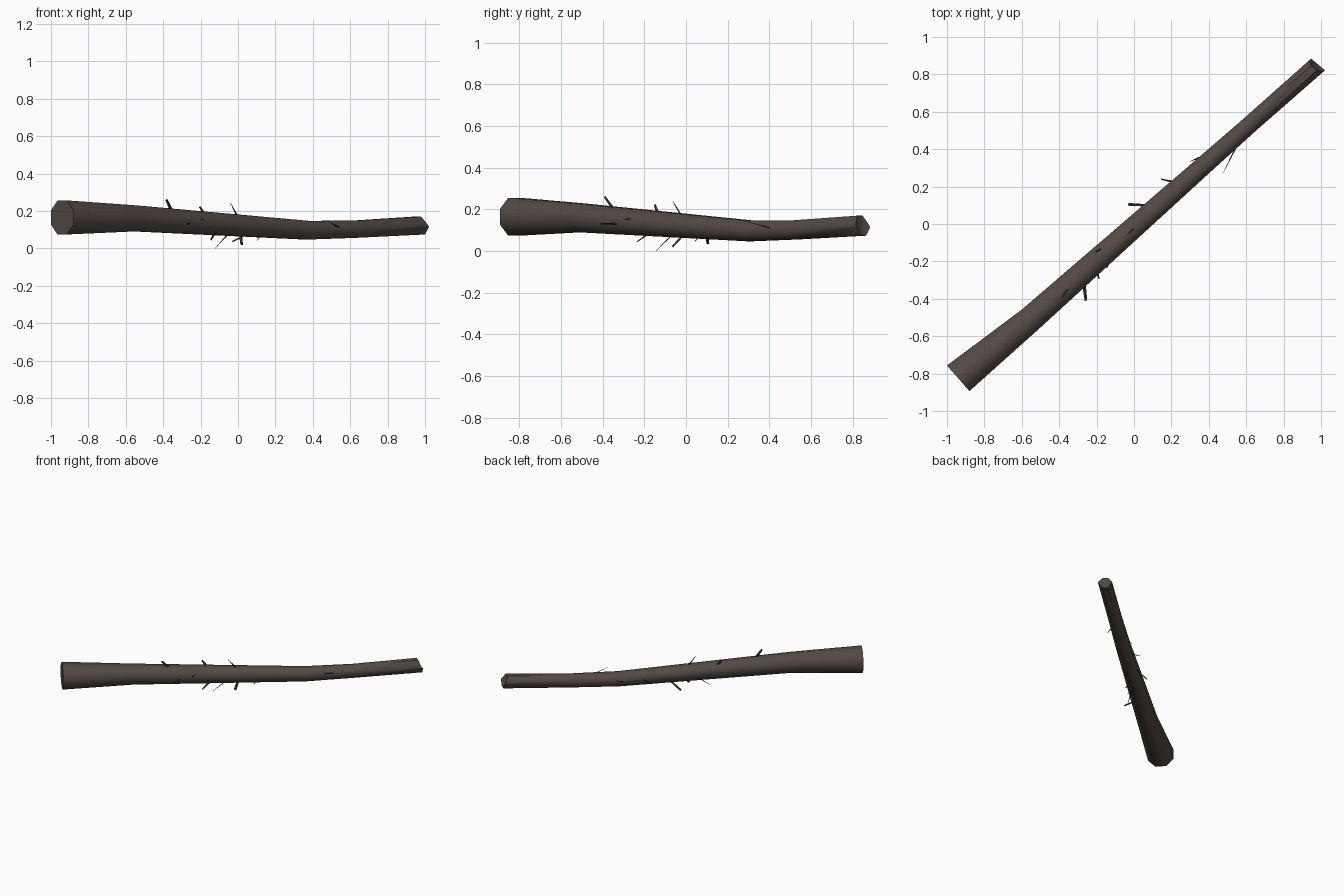
import bpy, bmesh, math
from mathutils import Vector

if "Cube" in bpy.data.objects:
    bpy.data.objects.remove(bpy.data.objects["Cube"])


def material(name, rgb):
    m = bpy.data.materials.new(name)
    m.diffuse_color = (*rgb, 1)
    m.use_nodes = True
    m.node_tree.nodes["Principled BSDF"].inputs["Base Color"].default_value = m.diffuse_color
    return m


bark = material("dark brown bark", (0.088, 0.068, 0.057))
twig_mat = material("blackish twig", (0.042, 0.036, 0.031))


def make_object(name, bm, mat):
    bmesh.ops.recalc_face_normals(bm, faces=bm.faces)
    me = bpy.data.meshes.new(name)
    bm.to_mesh(me)
    bm.free()
    me.materials.append(mat)
    ob = bpy.data.objects.new(name, me)
    bpy.context.collection.objects.link(ob)
    return ob


# Trunk: octagonal rings lofted along a slightly bent centre line
SIDES = 8
rings = [  # centre, apothem
    ((-0.94, -0.825, 0.165), 0.091),
    ((-0.555, -0.51, 0.160), 0.069),
    ((0.366, 0.307, 0.097), 0.050),
    ((0.62, 0.532, 0.102), 0.046),
    ((0.975, 0.845, 0.122), 0.048),
]
along = Vector((0.75, 0.66, 0)).normalized()
side = Vector((along.y, -along.x, 0))
bm = bmesh.new()
loops = []
for i, (c, r) in enumerate(rings):
    loop = []
    for k in range(SIDES):
        a = 2 * math.pi * (k + 0.5) / SIDES
        R = r / math.cos(math.pi / SIDES)
        p = Vector(c) + side * R * math.cos(a) + Vector((0, 0, R * math.sin(a)))
        if i == len(rings) - 1:
            # broken tip: top and bottom set back, cut slightly skewed
            p -= along * (0.030 * max(0, math.sin(a)) - 0.012 - 0.008 * math.cos(a))
            if abs(math.cos(a)) > 0.5:
                p.z = c[2] + (p.z - c[2]) * 0.35
        loop.append(bm.verts.new(p))
    loops.append(loop)
for A, B in zip(loops, loops[1:]):
    for k in range(SIDES):
        j = (k + 1) % SIDES
        bm.faces.new((A[k], A[j], B[j], B[k]))
bm.faces.new(loops[0])
# hollowed broken end
mid = bm.verts.new(Vector(rings[-1][0]) - along * 0.015)
for k in range(SIDES):
    bm.faces.new((loops[-1][k], loops[-1][(k + 1) % SIDES], mid))
trunk = make_object("log_trunk", bm, bark)
bpy.context.view_layer.objects.active = trunk
trunk.select_set(True)
bpy.ops.object.shade_smooth_by_angle(angle=math.radians(50))

# Broken twigs: base, tip, base width, tip width
twigs = [
    ((-0.35, -0.34, 0.19), (-0.383, -0.39, 0.26), 0.022, 0.014),
    ((-0.17, -0.13, 0.17), (-0.205, -0.15, 0.222), 0.020, 0.012),
    ((0.00, -0.02, 0.165), (-0.04, -0.065, 0.242), 0.014, 0.002),
    ((0.06, 0.10, 0.08), (-0.03, 0.105, 0.036), 0.014, 0.016),
    ((0.012, -0.01, 0.08), (0.02, -0.065, 0.021), 0.018, 0.018),
    ((-0.27, -0.30, 0.13), (-0.257, -0.41, 0.132), 0.020, 0.014),
    ((0.21, 0.225, 0.10), (0.145, 0.24, 0.10), 0.012, 0.006),
    ((0.545, 0.41, 0.11), (0.473, 0.265, 0.148), 0.010, 0.001),
    ((0.35, 0.355, 0.10), (0.30, 0.335, 0.10), 0.010, 0.002),
    ((-0.12, -0.17, 0.09), (-0.145, -0.235, 0.045), 0.016, 0.008),
    ((-0.05, -0.065, 0.08), (-0.122, -0.145, 0.0), 0.009, 0.001),
    ((0.13, 0.07, 0.08), (0.10, 0.04, 0.042), 0.010, 0.002),
    ((-0.20, -0.24, 0.155), (-0.187, -0.295, 0.153), 0.014, 0.006),
]
for n, (b, t, wb, wt) in enumerate(twigs):
    b, t = Vector(b), Vector(t)
    d = (t - b).normalized()
    u = d.cross(along).normalized()
    v = d.cross(u)
    bm = bmesh.new()
    ends = []
    for p, w in ((b, wb), (t, wt)):
        ends.append([bm.verts.new(p + (u * math.cos(a) * 0.5 + v * math.sin(a)) * w / 2)
                     for a in (0, math.pi / 2, math.pi, 1.5 * math.pi)])
    for k in range(4):
        j = (k + 1) % 4
        bm.faces.new((ends[0][k], ends[0][j], ends[1][j], ends[1][k]))
    bm.faces.new(ends[0])
    bm.faces.new(ends[1])
    make_object(f"twig_{n + 1}", bm, twig_mat)
